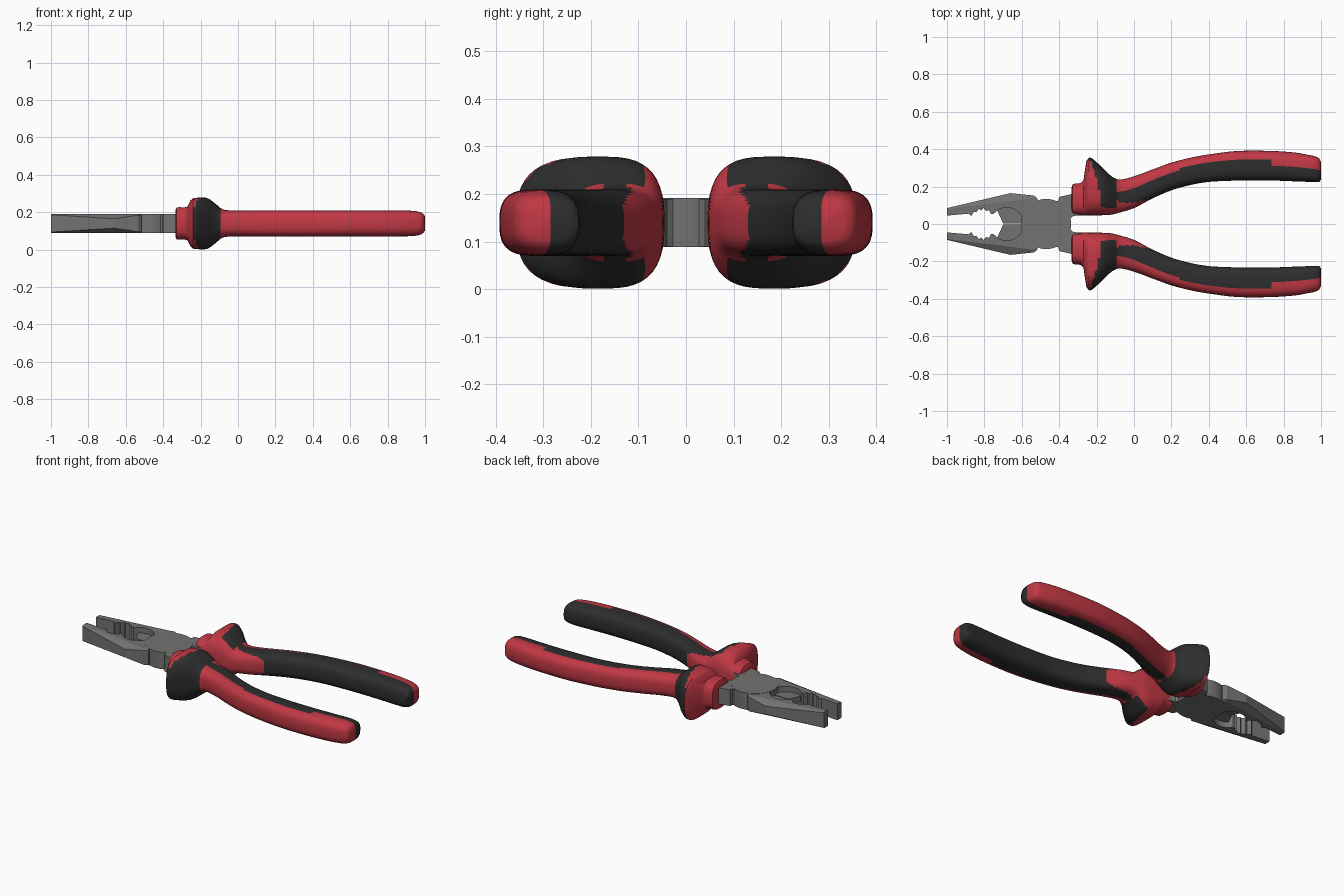
import bpy, bmesh, math

if "Cube" in bpy.data.objects:
    bpy.data.objects.remove(bpy.data.objects["Cube"])

ZC = 0.14  # mid height of the tool


def material(name, rgb):
    m = bpy.data.materials.new(name)
    m.diffuse_color = (*rgb, 1)
    m.use_nodes = True
    m.node_tree.nodes["Principled BSDF"].inputs["Base Color"].default_value = m.diffuse_color
    return m


STEEL = material("grey steel", (0.17, 0.168, 0.166))
RED = material("red grip", (0.53, 0.04, 0.058))
BLACK = material("black grip", (0.027, 0.027, 0.027))


def loft(name, rings, mats, side=1, smooth=False, rule=None):
    """Skin a list of equal rings, cap both ends; side=-1 mirrors in y."""
    bm = bmesh.new()
    vs = [[bm.verts.new((x, side * y, z)) for x, y, z in r] for r in rings]
    n = len(vs[0])
    for i, (a, b) in enumerate(zip(vs, vs[1:])):
        for k in range(n):
            j = (k + 1) % n
            f = bm.faces.new((a[k], a[j], b[j], b[k]))
            if rule:
                f.material_index = rule(i, k)
    bm.faces.new(vs[0])
    cap = bm.faces.new(vs[-1])
    if rule:  # the end cap is split so it can carry both colours
        res = bmesh.ops.poke(bm, faces=[cap])
        for f in res["faces"]:
            k = min(vs[-1].index(v) for v in f.verts if v in vs[-1])
            f.material_index = rule(len(vs) - 2, k)
    bmesh.ops.recalc_face_normals(bm, faces=bm.faces)
    me = bpy.data.meshes.new(name)
    bm.to_mesh(me)
    bm.free()
    ob = bpy.data.objects.new(name, me)
    bpy.context.collection.objects.link(ob)
    for m in mats:
        me.materials.append(m)
    if smooth:
        bpy.ops.object.select_all(action='DESELECT')
        ob.select_set(True)
        bpy.context.view_layer.objects.active = ob
        bpy.ops.object.shade_smooth_by_angle(angle=math.radians(40))
    return ob


def plate(name, outline, half, side=1):
    return loft(name, [[(x, y, ZC + h) for x, y in outline] for h in (-half, half)],
                [STEEL], side)


def arc(cx, r, a0, a1, n):
    return [(cx + r * math.cos(math.radians(a0 + (a1 - a0) * i / n)),
             r * math.sin(math.radians(a0 + (a1 - a0) * i / n))) for i in range(n + 1)]


# Jaw outline: (x, y on the flat face, y on the outer wall, chamfer height)
outer = [(-1, .08, .085, .004), (-.66, .122, .165, .025),
         (-.535, .138, .152, .006), (-.515, .13, .135, .005)]
inner = [(-.515, .09), (-.55, .03)] + arc(-.68, .088, 12, 135, 14)
for i in range(10):  # scalloped pipe grip teeth
    t = i / 9
    inner.append((-.75 - .12 * t, .055 + .03 * math.sin(math.pi * t) - (.012 if i % 2 else 0)))
inner += [(-.885, .055), (-1, .045)]
outline = outer + [(x, y, y, .005) for x, y in inner]
jaw_rings = [[(x, yt, ZC - .05) for x, yt, ym, d in outline],
             [(x, ym, ZC - .05 + d) for x, yt, ym, d in outline],
             [(x, ym, ZC + .05 - d) for x, yt, ym, d in outline],
             [(x, yt, ZC + .05) for x, yt, ym, d in outline]]

blade = arc(-.68, .09, 3, 125, 14) + [(-.70, .003), (-.59, .003)]
neck = [(-.43, .03), (-.43, .115), (-.405, .125), (-.40, .145), (-.34, .158),
        (-.25, .195), (-.25, .06), (-.33, .04), (-.345, .02)]

# Grip stations: x, inner y, outer y, half height
KEYS = [(-.335, .07, .19, .07), (-.328, .052, .212, .085), (-.27, .045, .235, .09),
        (-.255, .045, .335, .122), (-.24, .045, .357, .135), (-.225, .045, .352, .137),
        (-.165, .047, .298, .136), (-.12, .05, .255, .105), (-.08, .06, .238, .075),
        (0, .085, .255, .07), (.1, .137, .292, .07), (.2, .18, .328, .07),
        (.3, .208, .354, .07), (.4, .225, .372, .07), (.55, .232, .39, .07),
        (.72, .233, .391, .07), (.86, .228, .382, .069), (.94, .225, .368, .067),
        (.975, .224, .36, .06), (.992, .226, .348, .05), (1, .238, .332, .038)]


def stations():
    """Catmull-Rom through the key stations, finer on long spans."""
    out = []
    for i in range(len(KEYS) - 1):
        p0, p1 = KEYS[max(i - 1, 0)], KEYS[i]
        p2, p3 = KEYS[i + 1], KEYS[min(i + 2, len(KEYS) - 1)]
        n = max(1, math.ceil((p2[0] - p1[0]) / .016))
        for s in range(n):
            t, vals = s / n, []
            for a, b, c, d in zip(p0, p1, p2, p3):
                span = p2[0] - p1[0]
                m1 = (c - a) / (p2[0] - p0[0]) * span
                m2 = (d - b) / (p3[0] - p1[0]) * span
                vals.append((2*t**3 - 3*t*t + 1) * b + (t**3 - 2*t*t + t) * m1
                            + (3*t*t - 2*t**3) * c + (t**3 - t*t) * m2)
            out.append(vals)
    return out + [KEYS[-1]]


ST = stations()
M = 44


def section(x, yi, yo, h):
    e = 2 / 2.9  # rounded-box section
    ring = []
    for k in range(M):
        a = 2 * math.pi * k / M
        c, s = math.cos(a), math.sin(a)
        ring.append((x, (yi + yo) / 2 + (yo - yi) / 2 * math.copysign(abs(c) ** e, c),
                     ZC + h * math.copysign(abs(s) ** e, s)))
    return ring


GRIP = [section(*s) for s in ST]


def grip_colour(i, k):
    """0 red, 1 black, from length x and inner-to-outer fraction t."""
    x = (ST[i][0] + ST[i + 1][0]) / 2
    c = math.cos(2 * math.pi * (k + .5) / M)
    t = .5 + .5 * math.copysign(abs(c) ** (2 / 2.9), c)
    if x < -.09:  # collar and guard
        front = -.24 + .06 * min(1, (1 - t) / .5)
        return int(x > front and t > .17)
    if x < .09:   # red wedge on the inner side
        low = .32 * (.09 - x) / .18 + .02
        return int(low < t < .62)
    if x < .74:   # long black inlay
        return int(t < .62 + .1 * min(1, (x - .09) / .3))
    return int(t < .48)


for side, word in ((1, "back"), (-1, "front")):
    loft(f"{word}_jaw", jaw_rings, [STEEL], side)
    plate(f"{word}_cutter_blade", blade, .016, side)
    plate(f"{word}_neck", neck, .05, side)
    loft(f"{word}_handle_grip", GRIP, [RED, BLACK], side, True, grip_colour)

# Pivot joint
plate("pivot_disc", arc(-.47, .134, 0, 352.5, 47), .0515)
